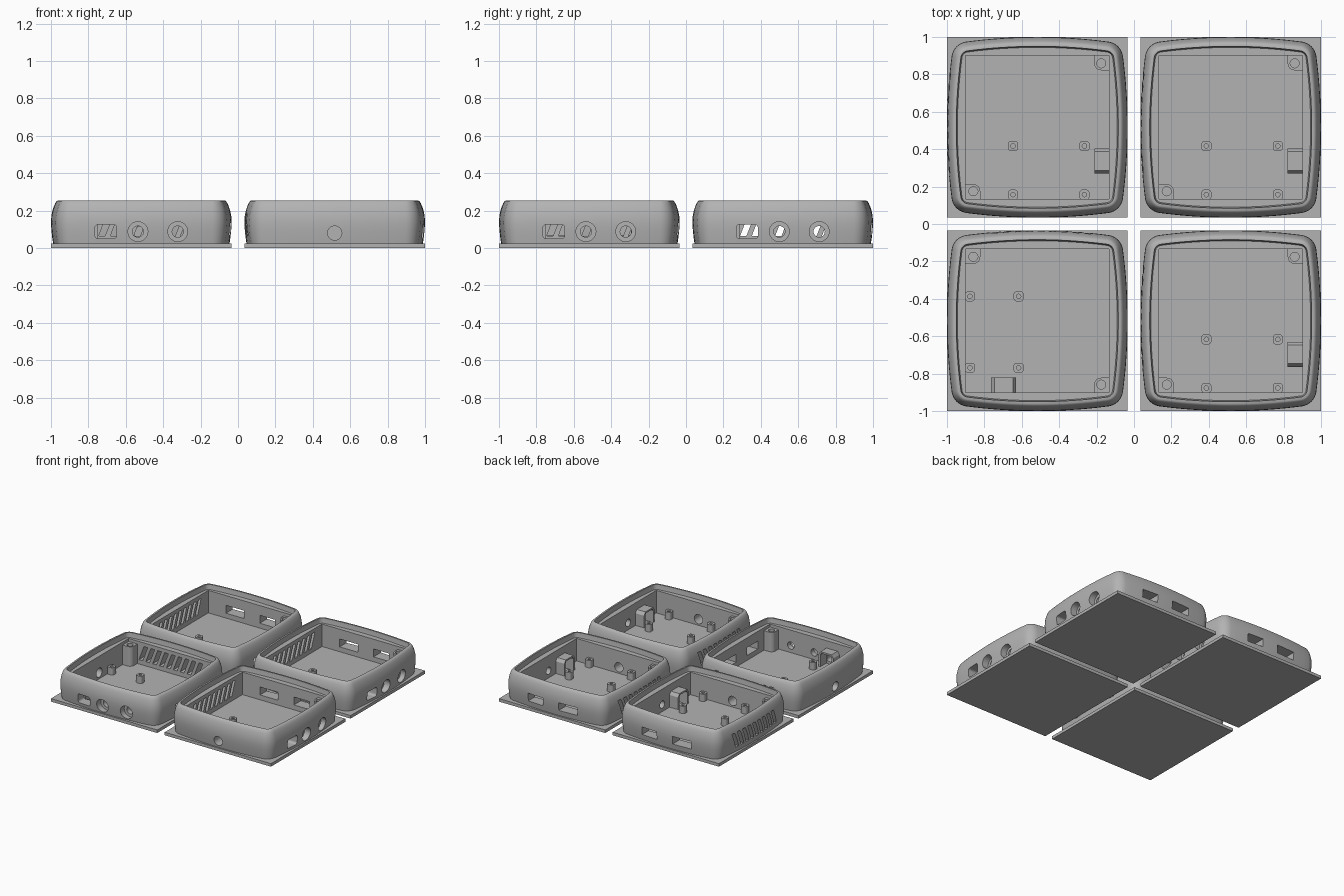
import bpy, bmesh, math
from mathutils import Matrix

if "Cube" in bpy.data.objects:
    bpy.data.objects.remove(bpy.data.objects["Cube"])

grey = bpy.data.materials.new("plain grey")
grey.diffuse_color = (0.45, 0.45, 0.45, 1)
grey.use_nodes = True
grey.node_tree.nodes["Principled BSDF"].inputs["Base Color"].default_value = grey.diffuse_color


def finish(name, bm):
    bmesh.ops.recalc_face_normals(bm, faces=bm.faces)
    me = bpy.data.meshes.new(name)
    bm.to_mesh(me)
    bm.free()
    me.materials.append(grey)
    ob = bpy.data.objects.new(name, me)
    bpy.context.collection.objects.link(ob)
    return ob


def add_loft(bm, rings):
    """Closed solid through a list of equal-length rings."""
    vs = [[bm.verts.new(p) for p in r] for r in rings]
    n = len(vs[0])
    for a, b in zip(vs, vs[1:]):
        for i in range(n):
            j = (i + 1) % n
            bm.faces.new((a[i], a[j], b[j], b[i]))
    bm.faces.new(vs[0][::-1])
    bm.faces.new(vs[-1])


def loft(name, *solids):
    bm = bmesh.new()
    for rings in solids:
        add_loft(bm, rings)
    return finish(name, bm)


def flat(pts, z):
    return [(x, y, z) for x, y in pts]


def on_x(pts, x):
    return [(x, a, b) for a, b in pts]


def on_y(pts, y):
    return [(a, y, b) for a, b in pts]


def circle(cx, cy, r, n=28):
    return [(cx + r * math.cos(math.tau * i / n), cy + r * math.sin(math.tau * i / n)) for i in range(n)]


def round_rect(cx, cy, w, h, r, n=5):
    pts = []
    for k, (sx, sy) in enumerate(((1, 1), (-1, 1), (-1, -1), (1, -1))):
        for i in range(n + 1):
            a = math.pi / 2 * (k + i / n)
            pts.append((cx + sx * (w / 2 - r) + r * math.cos(a), cy + sy * (h / 2 - r) + r * math.sin(a)))
    return pts


def rect(x0, x1, y0, y1):
    return [(x0, y0), (x1, y0), (x1, y1), (x0, y1)]


def cut(ob, *cutters):
    for c in cutters:
        m = ob.modifiers.new("cut", "BOOLEAN")
        m.object, m.operation, m.solver = c, "DIFFERENCE", "EXACT"
        bpy.context.view_layer.objects.active = ob
        bpy.ops.object.modifier_apply(modifier=m.name)
        bpy.data.objects.remove(c)


def bowed_square(d):
    """Square outline with bowed sides and round corners, inset by d."""
    side = []
    for i in range(-8, 9):                       # bowed right side
        t = 0.38 * i / 8
        slope = math.atan(0.05 * t / 0.38 ** 2)
        side.append((0.483 - 0.025 * (t / 0.38) ** 2, t, slope))
    a0, a1 = side[-1][2], math.pi / 2 - side[-1][2]
    for i in range(1, 8):                        # rounded corner
        a = a0 + (a1 - a0) * i / 8
        side.append((0.368 + 0.0907 * math.cos(a), 0.368 + 0.0907 * math.sin(a), a))
    pts = []
    for k in range(4):
        c, s = round(math.cos(k * math.pi / 2)), round(math.sin(k * math.pi / 2))
        for x, y, a in side:
            x, y = x - d * math.cos(a), y - d * math.sin(a)
            pts.append((c * x - s * y, s * x + c * y))
    return pts


# base plate
plate = loft("base_plate", [flat(rect(-.483, .483, -.483, .483), z) for z in (0, .025)])

# curved wall, hollowed by a lid recess and a square cavity
profile = [(.012, .02), (.006, .06), (.002, .1), (0, .135), (.002, .17), (.008, .2),
           (.016, .225), (.024, .242), (.031, .251), (.038, .255)]
wall = loft("case_wall", [flat(bowed_square(d), z) for d, z in profile])
lid_recess = loft("lid_recess", [flat(bowed_square(d), z) for d, z in ((.056, .215), (.05, .25), (.048, .3))])
cavity = loft("cavity", [flat(rect(-.383, .383, -.383, .383), z) for z in (.03, .3)])
cut(wall, lid_recess, cavity)

# openings: stepped round sockets and a slot on +x, a round hole on -y, two ports on +y, vents on -x
openings = []
for y in (-.018, .195):
    openings.append([on_x(circle(y, .088, r), x) for r, x in ((.053, .55), (.053, .425), (.03, .425), (.03, .36))])
openings.append([on_x(round_rect(-.19, .088, .115, .076, .018), x) for x in (.55, .36)])
openings.append([on_y(circle(0, .08, .038), y) for y in (-.55, -.36)])
for x, w in ((-.14, .165), (.155, .14)):
    openings.append([on_y(rect(x - w / 2, x + w / 2, .07, .135), y) for y in (.55, .36)])
for i in range(9):
    y = -.25 + .0625 * i
    slot = [(y - .04, .065), (y - .006, .065), (y + .04, .185), (y + .006, .185)]
    openings.append([on_x(slot, x) for x in (-.55, -.36)])
cut(wall, loft("openings", *openings))

parts = [plate, wall]

# two corner screw posts
for s in (1, -1):
    pts = [(.39, .39), (.305, .39)]
    for i in range(9):
        a = math.pi + math.pi / 2 * i / 8
        pts.append((.34 + .035 * math.cos(a), .34 + .035 * math.sin(a)))
    pts.append((.39, .305))
    post = loft("screw_post", [flat([(s * x, s * y) for x, y in pts], z) for z in (.025, .19)])
    cut(post, loft("post_hole", [flat(circle(s * .342, s * .342, .024), z) for z in (.06, .25)]))
    parts.append(post)

# four board pegs with pilot holes
for x in (-.13, .252):
    for y in (-.1, -.36):
        peg = loft("board_peg", [flat(round_rect(x, y, .054, .054, .018), z) for z in (.025, .09)])
        cut(peg, loft("peg_hole", [flat(circle(x, y, .012, 16), z) for z in (.05, .15)]))
        parts.append(peg)

# hood around the slot opening
hood = [(-.247, .025), (-.247, .13), (-.23, .155), (-.13, .155), (-.113, .13), (-.113, .025),
        (-.128, .025), (-.128, .128), (-.138, .142), (-.222, .142), (-.232, .128), (-.232, .025)]
parts.append(loft("slot_hood", [on_x(hood, x) for x in (.305, .39)]))

# smooth curved faces, keep hard edges
bpy.ops.object.select_all(action="DESELECT")
for ob in parts:
    ob.select_set(True)
bpy.context.view_layer.objects.active = wall
bpy.ops.object.shade_smooth_by_angle(angle=math.radians(30))

# four cases in a grid, the front left one turned a quarter
C = 0.517
for ob in parts:
    for x, y, turn in ((-C, C, 0), (C, C, 0), (-C, -C, -90)):
        dup = ob.copy()
        bpy.context.collection.objects.link(dup)
        dup.matrix_world = Matrix.Translation((x, y, 0)) @ Matrix.Rotation(math.radians(turn), 4, "Z")
    ob.matrix_world = Matrix.Translation((C, -C, 0))
